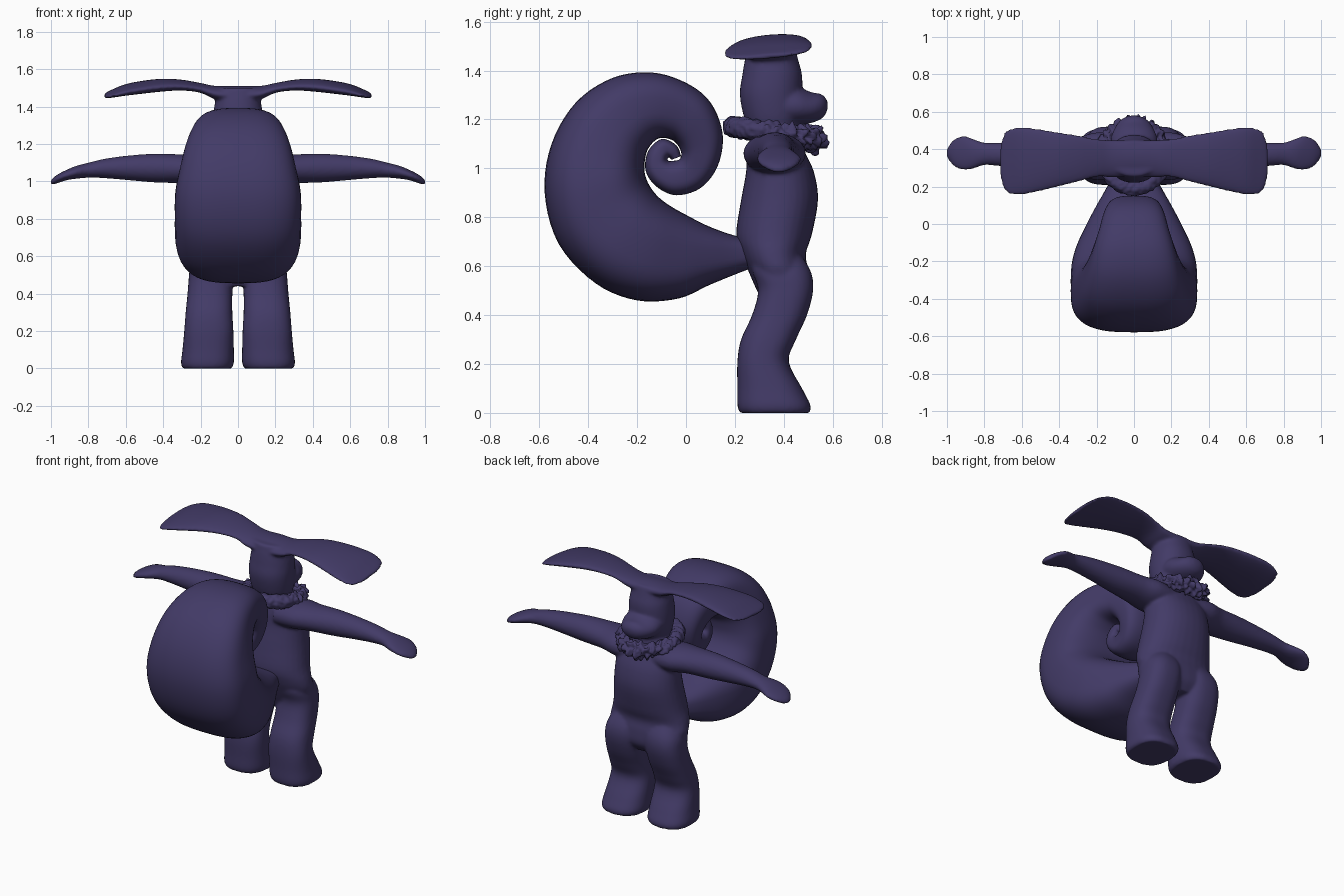
import bpy, bmesh, math
from mathutils import Vector, noise

mat = bpy.data.materials.new("dark indigo")
mat.diffuse_color = (0.055, 0.043, 0.135, 1)


def smooth_rows(rows, k=4):
    """Catmull-Rom refinement of a list of number rows."""
    out = []
    for i in range(len(rows) - 1):
        p = [rows[max(0, min(len(rows) - 1, i + j))] for j in (-1, 0, 1, 2)]
        for s in range(k):
            t = s / k
            out.append([0.5 * (2 * b + (c - a) * t + (2 * a - 5 * b + 4 * c - d) * t * t
                               + (3 * b - a - 3 * c + d) * t ** 3) for a, b, c, d in zip(*p)])
    return out + [list(rows[-1])]


def loft(bm, rings, power=2.0, n=32):
    """Skin superellipse rings, each given as centre and two half-axis vectors."""
    loops = []
    for c, a, b in rings:
        loop = []
        for i in range(n):
            t = 2 * math.pi * i / n
            u = math.copysign(abs(math.cos(t)) ** (2 / power), math.cos(t))
            v = math.copysign(abs(math.sin(t)) ** (2 / power), math.sin(t))
            loop.append(bm.verts.new(Vector(c) + Vector(a) * u + Vector(b) * v))
        loops.append(loop)
    for p, q in zip(loops, loops[1:]):
        for i in range(n):
            j = (i + 1) % n
            bm.faces.new((p[i], p[j], q[j], q[i]))
    bm.faces.new(loops[0])
    bm.faces.new(loops[-1])


def along_z(bm, rows, power):
    # rows: z, y back, y front, x min, x max
    loft(bm, [((( x0 + x1) / 2, (y0 + y1) / 2, z), ((x1 - x0) / 2, 0, 0), (0, (y1 - y0) / 2, 0))
              for z, y0, y1, x0, x1 in smooth_rows(rows)], power)


def along_x(bm, rows, side, tilt=0.0):
    # rows: x, y min, y max, z min, z max
    loft(bm, [((side * x, (y0 + y1) / 2, (z0 + z1) / 2),
               (0, (y1 - y0) / 2, tilt * (y1 - y0) / 2), (0, 0, (z1 - z0) / 2))
              for x, y0, y1, z0, z1 in smooth_rows(rows)])


def finish(bm, name):
    bmesh.ops.recalc_face_normals(bm, faces=bm.faces)
    me = bpy.data.meshes.new(name)
    bm.to_mesh(me)
    bm.free()
    me.materials.append(mat)
    for f in me.polygons:
        f.use_smooth = True
    ob = bpy.data.objects.new(name, me)
    bpy.context.collection.objects.link(ob)
    return ob


# Body: torso, head, snout, legs, arms and ears blended into one skin
bm = bmesh.new()
torso = [(.44, .32, .46, .14), (.50, .29, .50, .22), (.58, .255, .50, .26), (.65, .225, .49, .255),
         (.73, .205, .515, .235), (.87, .225, .54, .215), (.98, .245, .525, .205),
         (1.06, .25, .49, .20), (1.12, .26, .46, .16), (1.20, .27, .45, .10)]
head = [(1.14, .27, .44, .10), (1.20, .24, .47, .125), (1.30, .22, .475, .135),
        (1.38, .23, .475, .13), (1.44, .24, .46, .12), (1.50, .255, .445, .12)]
for rows in (torso, head):
    along_z(bm, [(z, a, b, -w, w) for z, a, b, w in rows], 2.2)

# Snout, lofted forwards: y, z min, z max, half width
snout = [(.36, 1.17, 1.34, .12), (.45, 1.175, 1.335, .125), (.51, 1.185, 1.312, .105),
         (.55, 1.20, 1.305, .078), (.57, 1.22, 1.29, .05), (.58, 1.245, 1.27, .02)]
loft(bm, [((0, y, (a + b) / 2), (w, 0, 0), (0, 0, (b - a) / 2)) for y, a, b, w in smooth_rows(snout)])

leg = [(0, .22, .505, .035, .295), (.03, .21, .51, .022, .305), (.10, .21, .475, .022, .297),
       (.21, .21, .42, .025, .287), (.30, .225, .45, .03, .28), (.40, .27, .495, .03, .27),
       (.50, .295, .52, .025, .262), (.58, .27, .51, .02, .25), (.66, .26, .46, .04, .20)]
arm = [(.08, .24, .48, .97, 1.14), (.20, .235, .49, .98, 1.145), (.30, .255, .465, .99, 1.145),
       (.45, .28, .45, .995, 1.148), (.60, .30, .44, 1.008, 1.137), (.72, .31, .435, 1.018, 1.12),
       (.80, .315, .435, 1.02, 1.10), (.86, .295, .455, 1.015, 1.085), (.91, .288, .472, 1.008, 1.065),
       (.96, .305, .455, .993, 1.04), (.99, .34, .42, .982, 1.018), (1.002, .365, .395, .985, 1.003)]
ear = [(0, .25, .45, 1.42, 1.51), (.12, .25, .45, 1.44, 1.51), (.20, .25, .455, 1.475, 1.525),
       (.30, .225, .475, 1.488, 1.542), (.40, .20, .49, 1.483, 1.547), (.50, .175, .507, 1.473, 1.537),
       (.60, .155, .518, 1.462, 1.517), (.67, .16, .508, 1.453, 1.488),
       (.70, .195, .475, 1.449, 1.474), (.716, .26, .41, 1.45, 1.466)]
for side in (-1, 1):
    along_z(bm, [(z, a, b, side * x0, side * x1) for z, a, b, x0, x1 in leg], 2.5)
    along_x(bm, arm, side)
    along_x(bm, ear, side, 0.08)
body = finish(bm, "body")
remesh = body.modifiers.new("blend", 'REMESH')
remesh.mode = 'VOXEL'
remesh.voxel_size = 0.009
remesh.use_smooth_shade = True
soften = body.modifiers.new("soften", 'SMOOTH')
soften.factor = 0.5
soften.iterations = 6

# Curled tail: outer y z, inner y z, half width
tail = [(.36, .62, .36, .70, .08), (.25, .585, .22, .72, .125), (.10, .525, .10, .76, .20),
        (-.03, .468, 0, .81, .26), (-.20, .46, -.07, .85, .31), (-.37, .53, -.12, .89, .335),
        (-.52, .69, -.155, .94, .338), (-.578, .90, -.17, .99, .335), (-.55, 1.10, -.167, 1.04, .31),
        (-.45, 1.27, -.155, 1.08, .28), (-.30, 1.37, -.125, 1.115, .245),
        (-.14, 1.392, -.095, 1.125, .215), (0, 1.35, -.055, 1.115, .185), (.10, 1.27, -.03, 1.09, .165),
        (.15, 1.14, -.02, 1.065, .145), (.13, 1.01, -.02, 1.05, .13), (.06, .92, -.03, 1.035, .115),
        (-.04, .89, -.06, 1.03, .105), (-.12, .925, -.07, 1.03, .10), (-.165, .99, -.075, 1.035, .095),
        (-.155, 1.07, -.075, 1.04, .09), (-.10, 1.12, -.07, 1.045, .08), (-.04, 1.095, -.065, 1.04, .07),
        (-.02, 1.05, -.06, 1.035, .06)]
bm = bmesh.new()
loft(bm, [((0, (oy + iy) / 2, (oz + iz) / 2), (0, (oy - iy) / 2, (oz - iz) / 2), (w, 0, 0))
          for oy, oz, iy, iz, w in smooth_rows(tail, 5)], 2.9, 48)
finish(bm, "curled_tail")

# Fluffy neck ruff: tilted ring, rougher towards the front
bm = bmesh.new()
N, M = 180, 30
grid = []
for i in range(N):
    t = 2 * math.pi * i / N
    out = Vector((math.cos(t), math.sin(t), 0))
    mid = Vector((.155 * out.x, .36 + .165 * out.y, 1.145 - .025 * out.y))
    row = []
    for j in range(M):
        s = 2 * math.pi * j / M
        d = out * math.cos(s) + Vector((0, 0, math.sin(s)))
        rough = .006 + .018 * max(0, min(1, out.y + .5))
        p = mid + d * .043
        row.append(bm.verts.new(p + d * rough * noise.noise(p * 45) * 1.4))
    grid.append(row)
for i in range(N):
    for j in range(M):
        a, b = grid[i], grid[(i + 1) % N]
        k = (j + 1) % M
        bm.faces.new((a[j], b[j], b[k], a[k]))
finish(bm, "neck_ruff")
